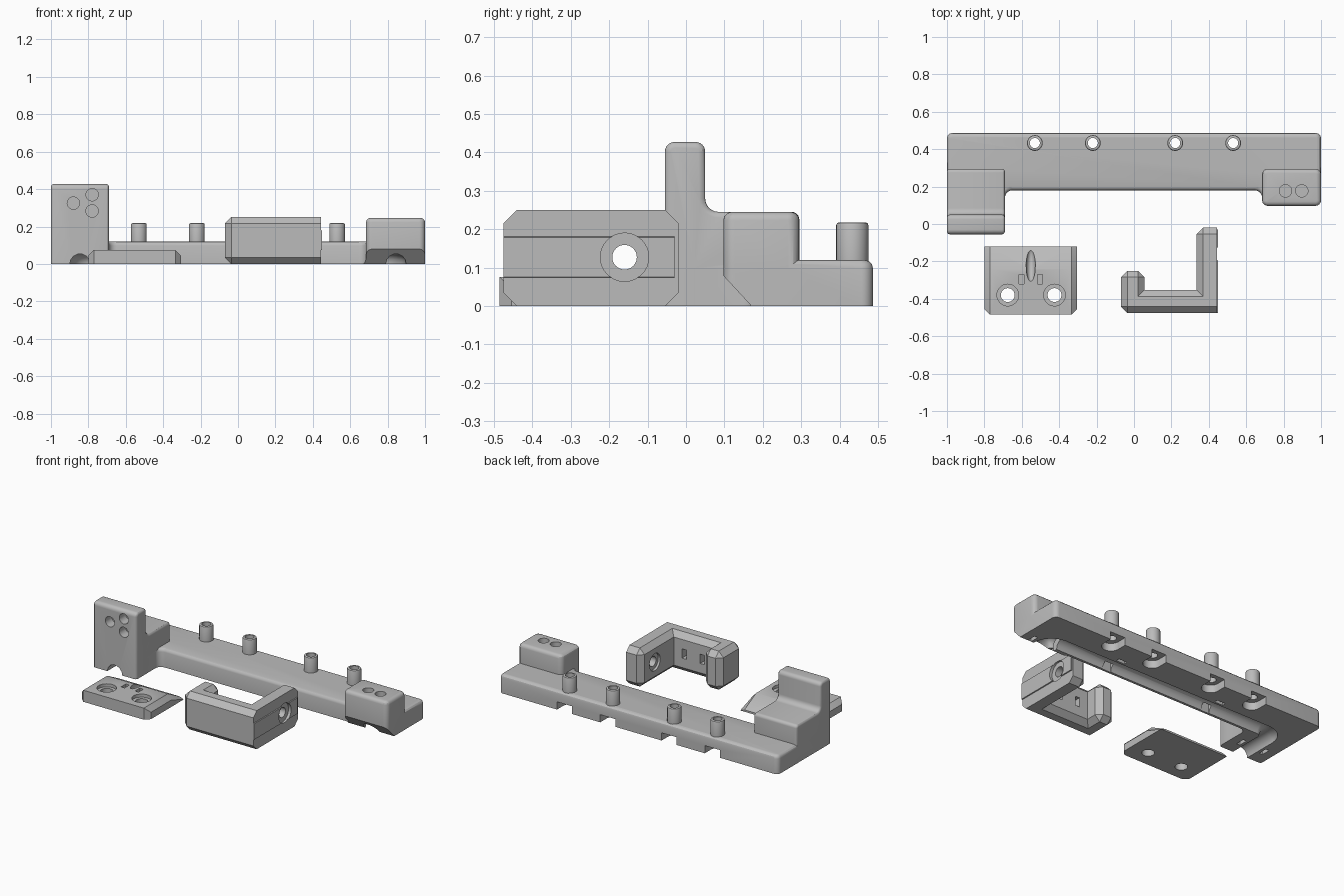
import bpy, bmesh, math
from mathutils import Vector, Matrix

if "Cube" in bpy.data.objects:
    bpy.data.objects.remove(bpy.data.objects["Cube"])

grey = bpy.data.materials.new("plain grey")
grey.diffuse_color = (0.5, 0.5, 0.5, 1)
grey.use_nodes = True
grey.node_tree.nodes["Principled BSDF"].inputs["Base Color"].default_value = grey.diffuse_color


def make(name, bm):
    bmesh.ops.recalc_face_normals(bm, faces=bm.faces)
    me = bpy.data.meshes.new(name)
    bm.to_mesh(me)
    bm.free()
    me.materials.append(grey)
    ob = bpy.data.objects.new(name, me)
    bpy.context.collection.objects.link(ob)
    return ob


def rounded(pts, n=6):
    """Expand (u, v, radius) corners into arcs; corners without a radius stay sharp."""
    out = []
    for i, p in enumerate(pts):
        c = Vector(p[:2])
        if len(p) < 3:
            out.append(c)
            continue
        a = (Vector(pts[i - 1][:2]) - c).normalized()
        b = (Vector(pts[(i + 1) % len(pts)][:2]) - c).normalized()
        mid, r = c + (a + b) * p[2], p[2]
        for k in range(n + 1):
            t = math.pi / 2 * k / n
            out.append(mid - b * r * math.cos(t) - a * r * math.sin(t))
    return out


def prism(name, pts, axis, lo, hi, bevel=0, seg=3, keep=lambda a, b: True):
    """Extrude an outline along x or z and bevel the convex edges passing the rule."""
    bm = bmesh.new()
    put = (lambda u, v, w: (w, u, v)) if axis == 'X' else (lambda u, v, w: (u, v, w))
    f = bm.faces.new([bm.verts.new(put(p[0], p[1], lo)) for p in rounded(pts)])
    ext = bmesh.ops.extrude_face_region(bm, geom=[f])
    vs = [g for g in ext['geom'] if isinstance(g, bmesh.types.BMVert)]
    bmesh.ops.translate(bm, verts=vs, vec=put(0, 0, hi - lo))
    bmesh.ops.recalc_face_normals(bm, faces=bm.faces)
    if bevel:
        es = [e for e in bm.edges if e.calc_face_angle_signed(0) > 0.5
              and keep(e.verts[0].co, e.verts[1].co)]
        bmesh.ops.bevel(bm, geom=es, offset=bevel, segments=seg, profile=0.5, affect='EDGES')
    return make(name, bm)


def box(name, lo, hi):
    return prism(name, [(lo[0], lo[1]), (hi[0], lo[1]), (hi[0], hi[1]), (lo[0], hi[1])],
                 'Z', lo[2], hi[2])


def cyl(name, p, r, length, axis='Z', n=32):
    rot = {'Z': Matrix(), 'Y': Matrix.Rotation(math.pi / 2, 4, 'X'),
           'X': Matrix.Rotation(math.pi / 2, 4, 'Y')}[axis]
    bm = bmesh.new()
    bmesh.ops.create_cone(bm, cap_ends=True, segments=n, radius1=r, radius2=r, depth=length,
                          matrix=Matrix.Translation(p) @ rot)
    return make(name, bm)


def combine(ob, others, op):
    for o in others:
        m = ob.modifiers.new(op, 'BOOLEAN')
        m.operation, m.solver, m.object = op, 'EXACT', o
        o.hide_render = True
    deps = bpy.context.evaluated_depsgraph_get()
    me = bpy.data.meshes.new_from_object(ob.evaluated_get(deps))
    ob.modifiers.clear()
    ob.data = me
    for o in others:
        bpy.data.objects.remove(o)


above = lambda a, b: max(a.z, b.z) > 0.001

# Main rail with a wing at each end
rail = prism("rail", [(-1, .487, .03), (-1, 0), (-.69, 0), (-.69, .18, .04), (.685, .18, .04),
                      (.685, .097, .03), (1, .097, .03), (1, .487, .03)],
             'Z', 0, .12, .022, 3, above)
tower = prism("tower", [(-.055, 0), (-.055, .427, .025), (.05, .427, .025), (.05, .245, .035),
                        (.295, .245, .02), (.295, 0)], 'X', -1, -.69, .015, 3, above)
end_block = prism("end_block", [(.685, .097, .03), (1, .097, .03), (1, .295, .03),
                                (.685, .295, .03)], 'Z', 0, .245, .022, 3, above)
post_x = (-.53, -.22, .22, .53)
parts = [tower, end_block]
for x in post_x:
    ring = [(x + .042 * math.cos(t * math.pi / 16), .433 + .042 * math.sin(t * math.pi / 16))
            for t in range(32)]
    parts.append(prism("post", ring, 'Z', .06, .218, .008, 2, lambda a, b: min(a.z, b.z) > .2))
combine(rail, parts, 'UNION')

# Cable channel along the underside
path = rounded([(-.845, -.2), (-.845, .25, .08), (.845, .25, .08), (.845, 0)])
cv = bpy.data.curves.new("channel", 'CURVE')
cv.dimensions, cv.bevel_depth, cv.bevel_resolution, cv.use_fill_caps = '3D', .054, 5, True
sp = cv.splines.new('POLY')
sp.points.add(len(path) - 1)
for p, q in zip(sp.points, path):
    p.co = (q.x, q.y, 0, 1)
tmp = bpy.data.objects.new("channel", cv)
bpy.context.collection.objects.link(tmp)
bm = bmesh.new()
bm.from_mesh(bpy.data.meshes.new_from_object(
    tmp.evaluated_get(bpy.context.evaluated_depsgraph_get())))
bmesh.ops.remove_doubles(bm, verts=bm.verts, dist=1e-5)
bpy.data.objects.remove(tmp)
cuts = [make("channel", bm)]

# Sloped underside of the end block
cuts.append(prism("slope", [(.05, -.05), (.05, .13), (.175, -.005), (.175, -.05)], 'X', .6, 1.1))
# Post bores and nut pockets open to the back
for x in post_x:
    cuts += [cyl("bore", (x, .433, .15), .027, .4),
             cyl("pocket", (x, .425, 0), .054, .1),
             box("pocket_mouth", (x - .054, .425, -.05), (x + .054, .6, .05))]
# Round sockets in tower and end block
for x, z in ((-.88, .325), (-.78, .37), (-.78, .283)):
    cuts.append(cyl("socket", (x, -.055, z), .033, .13, 'Y'))
for x in (.81, .897):
    cuts.append(cyl("socket", (x, .177, .245), .033, .14))
# Tie slots either side of the channel
for x in (-.37, .37):
    for y in (.175 + .03, .33):
        cuts.append(box("tie_slot", (x - .03, y - .012, -.02), (x + .03, y + .012, .07)))
for x, y in ((-.93, .06), (-.76, .06), (.76, .2), (.93, .2)):
    cuts.append(box("tie_slot", (x - .012, y - .03, -.02), (x + .012, y + .03, .07)))
combine(rail, cuts, 'DIFFERENCE')

# Flat wedge plate with two counterbored screw holes
plate = prism("plate", [(-.485, 0), (-.485, .075), (-.24, .075), (-.12, .012), (-.12, 0)],
              'X', -.8, -.305, .03, 1,
              lambda a, b: abs(a.x - b.x) < .01 and a.z + b.z > .07)
cuts = []
for x in (-.675, -.425):
    cuts += [cyl("hole", (x, -.38, .04), .037, .2), cyl("counterbore", (x, -.38, .085), .058, .06)]
for x in (-.602, -.502):
    cuts.append(box("tie_slot", (x - .013, -.32, .035), (x + .013, -.27, .12)))
bm = bmesh.new()
bmesh.ops.create_uvsphere(bm, u_segments=20, v_segments=12, radius=1,
                          matrix=Matrix.Translation((-.552, -.22, .062))
                          @ Matrix.Rotation(-.3, 4, 'X') @ Matrix.Diagonal((.025, .095, .035, 1)))
cuts.append(make("groove", bm))
combine(plate, cuts, 'DIFFERENCE')

# Hook shaped bracket with chamfered rims
bracket = prism("bracket", [(-.07, -.475), (.443, -.475), (.443, -.02), (.335, -.02),
                            (.335, -.353), (.055, -.353), (.055, -.25), (-.07, -.25)],
                'Z', 0, .25, .034, 1, lambda a, b: min(a.x, b.x) < .44)
rib = prism("rib", [(.43, -.475), (.443, -.475), (.443, -.03), (.43, -.03)], 'Z', .07, .185)
for v in rib.data.vertices:  # tapered raised strip on the outer face
    if v.co.x > .44:
        v.co.x = .449
        v.co.z += .006 if v.co.z < .1 else -.006
combine(bracket, [rib], 'UNION')
cuts = [cyl("hole", (.4, -.16, .127), .032, .4, 'X'),
        cyl("counterbore", (.46, -.16, .127), .063, .06, 'X'),
        cyl("inner_counterbore", (.32, -.16, .127), .055, .06, 'X')]
for x in (.13, .26):
    cuts.append(box("tie_slot", (x - .016, -.4, .095), (x + .016, -.3, .155)))
combine(bracket, cuts, 'DIFFERENCE')

# Smooth curved surfaces, keep hard edges
for ob in (rail, plate, bracket):
    bpy.ops.object.select_all(action='DESELECT')
    ob.select_set(True)
    bpy.context.view_layer.objects.active = ob
    bpy.ops.object.shade_smooth_by_angle(angle=math.radians(30))
